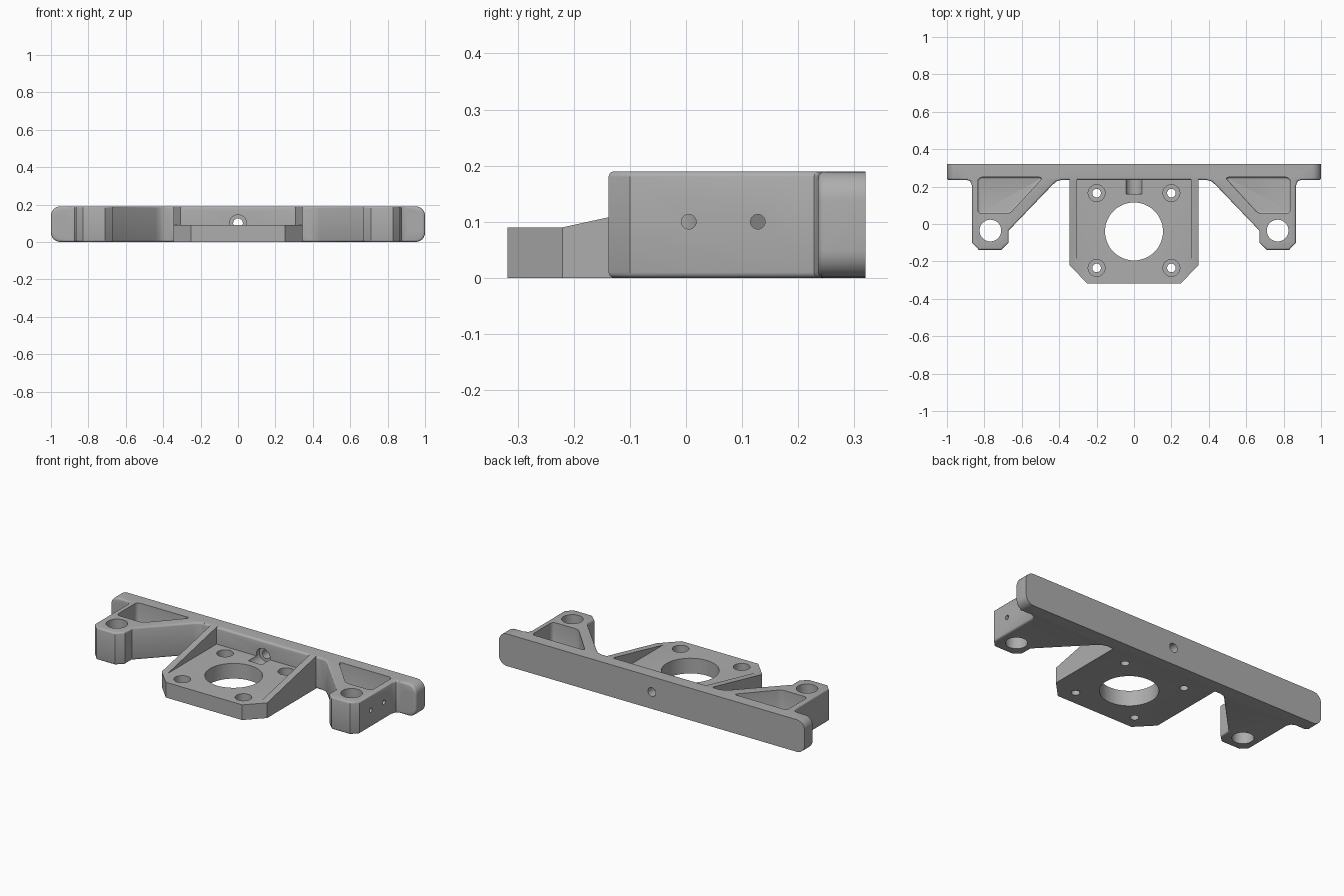
import bpy, bmesh
from math import radians
from mathutils import Matrix

old = bpy.data.objects.get("Cube")
if old:
    bpy.data.objects.remove(old, do_unlink=True)

grey = bpy.data.materials.new("machined grey")
grey.use_nodes = True
colour = (0.42, 0.42, 0.42, 1)
grey.diffuse_color = colour
grey.node_tree.nodes["Principled BSDF"].inputs["Base Color"].default_value = colour

# Local extrusion axis turned onto each world axis
PLACE = {
    "z": lambda u, v, w: (u, v, w),
    "y": lambda u, v, w: (u, w, v),
    "x": lambda u, v, w: (w, u, v),
}


def finish(name, bm):
    bmesh.ops.recalc_face_normals(bm, faces=bm.faces)
    mesh = bpy.data.meshes.new(name)
    bm.to_mesh(mesh)
    bm.free()
    mesh.materials.append(grey)
    ob = bpy.data.objects.new(name, mesh)
    bpy.context.collection.objects.link(ob)
    return ob


def prism(name, outline, lo, hi, axis="z", corner=0, rim=0, rims=(0, 1)):
    """Extrude an outline; round its corners and the rims of its caps."""
    bm = bmesh.new()
    rings = [[bm.verts.new((u, v, w)) for u, v in outline] for w in (lo, hi)]
    n = len(outline)
    sides = []
    for ring in rings:
        bm.faces.new(ring)
    for i in range(n):
        j = (i + 1) % n
        bm.faces.new((rings[0][i], rings[0][j], rings[1][j], rings[1][i]))
    bmesh.ops.recalc_face_normals(bm, faces=bm.faces)
    if corner:
        sides = [e for e in bm.edges if abs(e.verts[0].co.z - e.verts[1].co.z) > 1e-4]
        bmesh.ops.bevel(bm, geom=sides, offset=corner, segments=6,
                        profile=0.5, affect="EDGES")
    if rim:
        levels = [(lo, hi)[k] for k in rims]
        edges = [e for e in bm.edges
                 if any(all(abs(v.co.z - w) < 1e-5 for v in e.verts) for w in levels)]
        bmesh.ops.bevel(bm, geom=edges, offset=rim, segments=3,
                        profile=0.5, affect="EDGES")
    for v in bm.verts:
        v.co = PLACE[axis](*v.co)
    return finish(name, bm)


def rod(u, v, radius, lo, hi, axis="z"):
    """Round cutter along an axis."""
    bm = bmesh.new()
    bmesh.ops.create_cone(bm, cap_ends=True, segments=48, radius1=radius,
                          radius2=radius, depth=hi - lo,
                          matrix=Matrix.Translation((u, v, (lo + hi) / 2)))
    for vert in bm.verts:
        vert.co = PLACE[axis](*vert.co)
    return finish("hole_cutter", bm)


def combine(body, tools, operation):
    """Apply boolean tools to the body and discard them."""
    bpy.context.view_layer.objects.active = body
    for tool in tools:
        mod = body.modifiers.new("join", "BOOLEAN")
        mod.operation = operation
        mod.solver = "EXACT"
        mod.object = tool
        bpy.ops.object.modifier_apply(modifier=mod.name)
        bpy.data.objects.remove(tool, do_unlink=True)


def rect(u0, v0, u1, v1):
    return [(u0, v0), (u1, v0), (u1, v1), (u0, v1)]


TOP, FLOOR = 0.19, 0.09

# Back bar with rounded ends
bracket = prism("mounting_bracket", rect(-1, 0, 1, TOP), 0.235, 0.32, "y",
                corner=0.05, rim=0.012, rims=(0,))

# Centre plate with clipped front corners
plate = prism("centre_plate", [(-0.345, 0.28), (-0.345, -0.22), (-0.25, -0.318),
                               (0.25, -0.318), (0.345, -0.22), (0.345, 0.28)], 0, FLOOR)
parts = [plate]
cuts = [rod(0, -0.04, 0.155, -0.1, 0.3)]

for s in (-1, 1):
    # Sloping rib along each plate side
    x0, x1 = sorted((s * 0.305, s * 0.345))
    parts.append(prism("side_rib", [(-0.22, 0.04), (-0.22, FLOOR), (0.235, TOP),
                                    (0.28, TOP), (0.28, 0.04)], x0, x1, "x"))
    # Mounting arm, with fillets where it meets the bar
    arm = [(0.895, 0.28), (0.895, 0.236), (0.875, 0.228), (0.866, 0.205),
           (0.866, -0.1), (0.83, -0.138), (0.71, -0.138), (0.67, -0.1),
           (0.67, -0.035), (0.44, 0.205), (0.415, 0.228), (0.385, 0.236), (0.385, 0.28)]
    parts.append(prism("arm", [(s * x, y) for x, y in arm], 0, TOP, rim=0.01))
    # Arm pocket, post hole and cross holes
    pocket = [(0.485, 0.25), (0.835, 0.25), (0.835, 0.055), (0.665, 0.055)]
    cuts.append(prism("pocket_cutter", [(s * x, y) for x, y in pocket], 0.05, 0.3,
                      corner=0.022, rim=0.01, rims=(0,)))
    cuts.append(rod(s * 0.768, -0.035, 0.058, -0.1, 0.3))
    lo, hi = sorted((s * 0.775, s * 0.95))
    for y in (0.005, 0.128):
        cuts.append(rod(y, 0.1, 0.013, lo, hi, "x"))
    # Counterbored plate screw holes
    for y in (0.165, -0.235):
        cuts.append(rod(s * 0.2, y, 0.045, 0.04, 0.3))
        cuts.append(rod(s * 0.2, y, 0.023, -0.1, 0.2))

# Counterbored bar screw holes; the middle one also grooves the plate
for x, start in ((-0.95, 0.1), (0, 0.16), (0.95, 0.1)):
    cuts.append(rod(x, 0.1, 0.045, start, 0.265, "y"))
    cuts.append(rod(x, 0.1, 0.026, 0.2, 0.4, "y"))

combine(bracket, parts, "UNION")
combine(bracket, cuts, "DIFFERENCE")

bpy.ops.object.select_all(action="DESELECT")
bracket.select_set(True)
bpy.context.view_layer.objects.active = bracket
bpy.ops.object.shade_smooth_by_angle(angle=radians(32))
